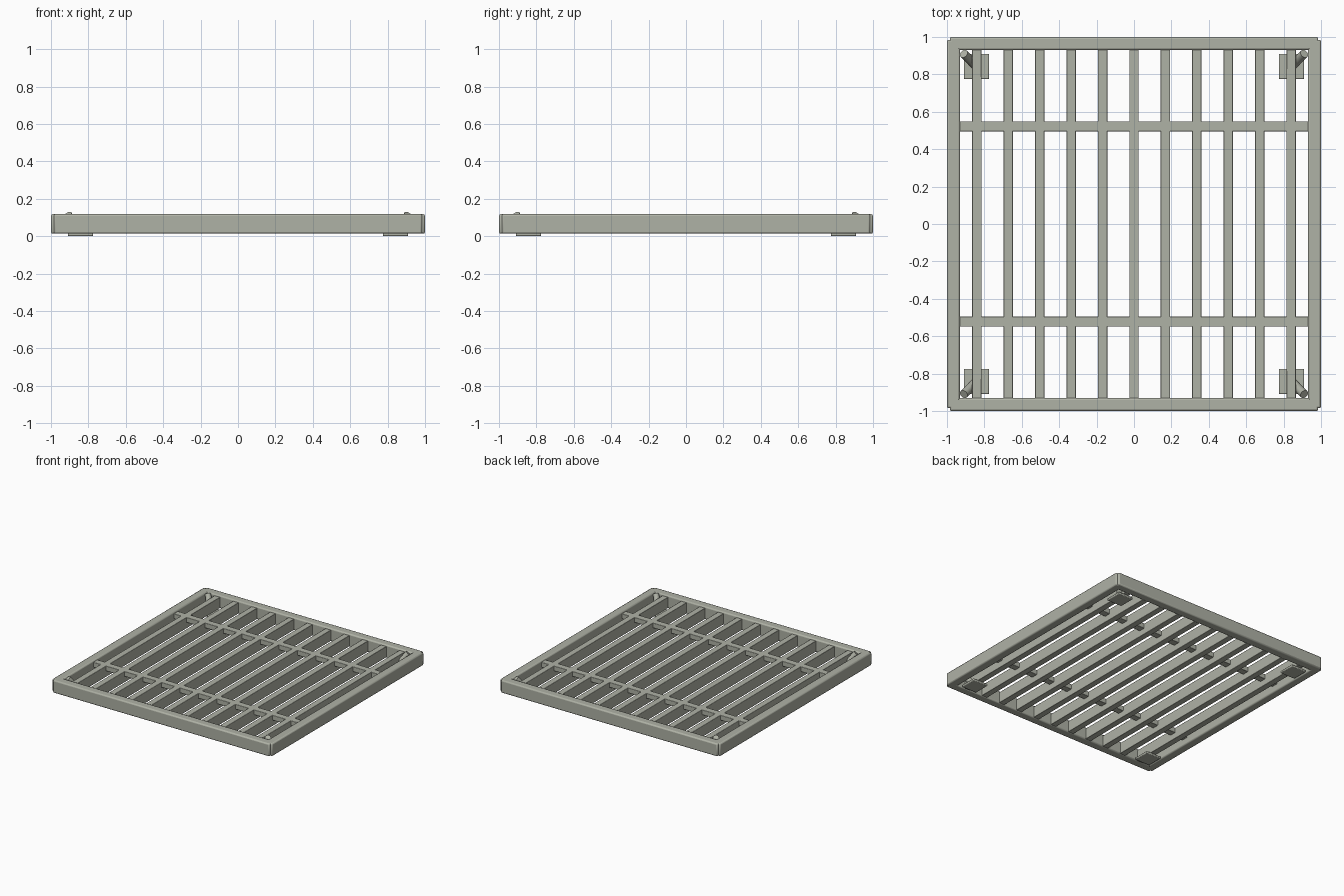
import bpy
from mathutils import Vector

if "Cube" in bpy.data.objects:
    bpy.data.objects.remove(bpy.data.objects["Cube"])

metal = bpy.data.materials.new("dull_metal")
metal.diffuse_color = (0.43, 0.445, 0.38, 1)
metal.use_nodes = True
metal.node_tree.nodes["Principled BSDF"].inputs["Base Color"].default_value = metal.diffuse_color


def box(name, lo, hi, bevel=0.0):
    lo, hi = Vector(lo), Vector(hi)
    bpy.ops.mesh.primitive_cube_add(size=1, location=(lo + hi) / 2)
    ob = bpy.context.object
    ob.name = name
    ob.scale = hi - lo
    bpy.ops.object.transform_apply(location=False, rotation=False, scale=True)
    ob.data.materials.append(metal)
    if bevel:
        m = ob.modifiers.new("edge", 'BEVEL')
        m.width = bevel
        m.segments = 2
        bpy.ops.object.shade_smooth_by_angle()
    return ob


def rod(name, a, b, radius):
    a, b = Vector(a), Vector(b)
    d = b - a
    bpy.ops.mesh.primitive_cylinder_add(vertices=16, radius=radius, depth=d.length,
                                        location=(a + b) / 2)
    ob = bpy.context.object
    ob.name = name
    ob.rotation_euler = d.to_track_quat('Z', 'Y').to_euler()
    ob.data.materials.append(metal)
    bpy.ops.object.shade_smooth_by_angle()
    return ob


# Outer frame rails, overlapping at the corners
for s, side, end in ((-1, "left", "front"), (1, "right", "back")):
    a, b = sorted((s * 0.93, s * 1.0))
    box(f"{side}_rail", (a, -0.985, 0.013), (b, 0.985, 0.118), 0.01)
    box(f"{end}_rail", (-0.985, a, 0.013), (0.985, b, 0.118), 0.01)

# Eleven long slats
for i in range(-5, 6):
    x = i * 0.168
    box(f"slat_{i + 6}", (x - 0.025, -0.935, 0.016), (x + 0.025, 0.935, 0.106), 0.003)

# Two cross bars threaded through the slats
for s, name in ((-1, "front"), (1, "back")):
    y = s * 0.522
    box(f"{name}_cross_bar", (-0.935, y - 0.027, 0.065), (0.935, y + 0.027, 0.106), 0.003)

# Foot pads and slanted corner braces
for sx in (-1, 1):
    for sy in (-1, 1):
        x, y = sx * 0.842, sy * 0.842
        box("foot_pad", (x - 0.068, y - 0.068, 0.0), (x + 0.068, y + 0.068, 0.018), 0.006)
        rod("corner_brace", (sx * 0.91, sy * 0.91, 0.115),
            (sx * 0.85, sy * 0.85, 0.018), 0.023)
